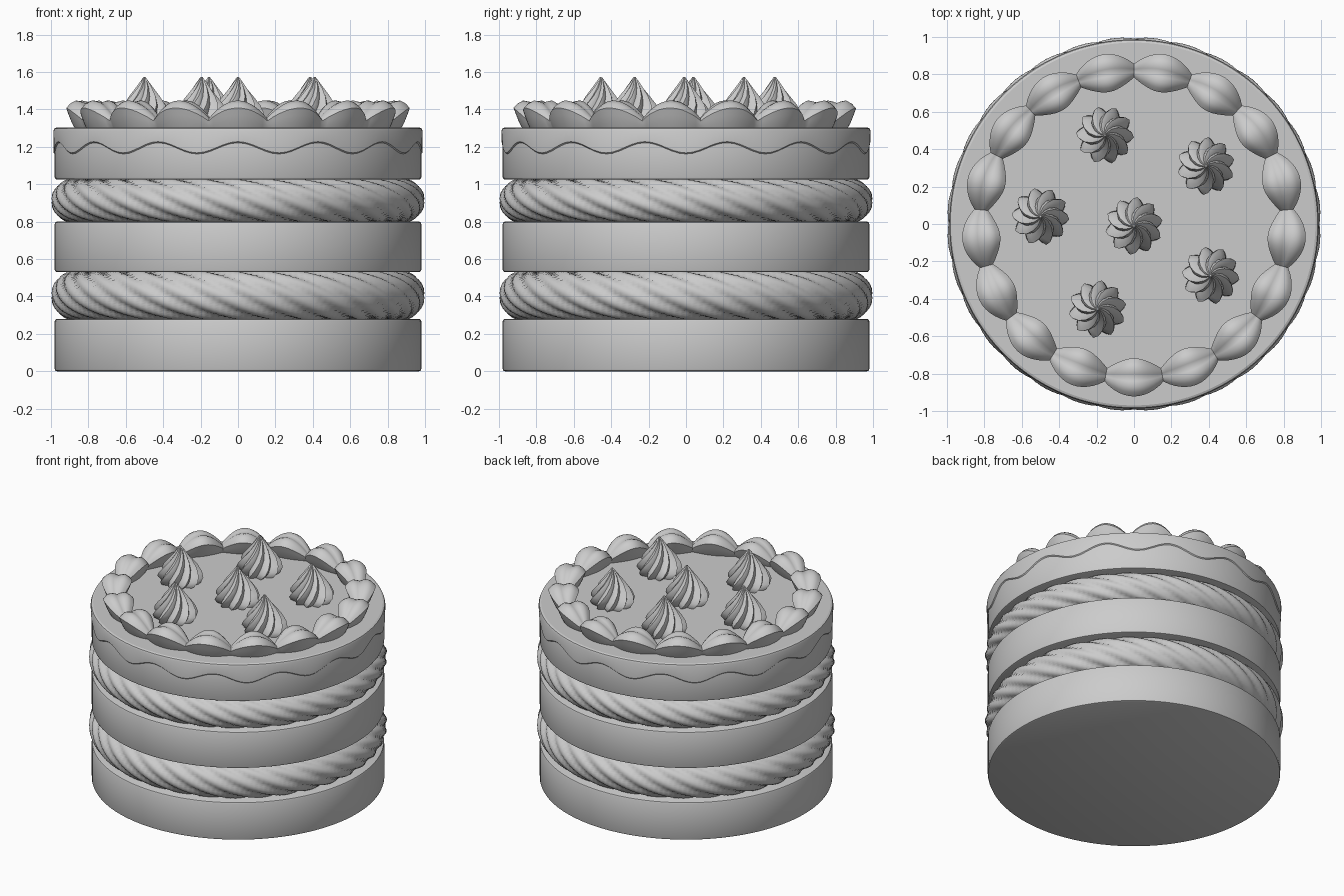
import bpy, bmesh
from math import sin, cos, pi, radians

if "Cube" in bpy.data.objects:
    bpy.data.objects.remove(bpy.data.objects["Cube"])


def finish(name, verts, faces, angle=40):
    me = bpy.data.meshes.new(name)
    me.from_pydata(verts, [], faces)
    bm = bmesh.new()
    bm.from_mesh(me)
    bmesh.ops.recalc_face_normals(bm, faces=bm.faces)
    bm.to_mesh(me)
    bm.free()
    ob = bpy.data.objects.new(name, me)
    bpy.context.collection.objects.link(ob)
    bpy.ops.object.select_all(action='DESELECT')
    ob.select_set(True)
    bpy.context.view_layer.objects.active = ob
    bpy.ops.object.shade_smooth_by_angle(angle=radians(angle))
    return ob


def grid(name, rows, cols, point, wrap_rows=False, caps=False, angle=40):
    """Surface from point(row, col); columns always close on themselves."""
    verts = [point(i, j) for i in range(rows) for j in range(cols)]
    faces = []
    for i in range(rows if wrap_rows else rows - 1):
        a, b = i * cols, (i + 1) % rows * cols
        for j in range(cols):
            k = (j + 1) % cols
            faces.append((a + j, a + k, b + k, b + j))
    if caps:
        faces.append(tuple(range(cols)))
        faces.append(tuple((rows - 1) * cols + j for j in range(cols)))
    return finish(name, verts, faces, angle)


# Sponge layers with slightly rounded rims
def sponge(name, z0, z1, r=0.98, b=0.012):
    prof = [(r - b, z0), (r - b * .3, z0 + b * .3), (r, z0 + b),
            (r, z1 - b), (r - b * .3, z1 - b * .3), (r - b, z1)]
    n = 96
    grid(name, len(prof), n, lambda i, j: (
        prof[i][0] * cos(2 * pi * j / n), prof[i][0] * sin(2 * pi * j / n), prof[i][1]), caps=True)


sponge("sponge_bottom", 0, 0.28)
sponge("sponge_middle", 0.53, 0.80)
sponge("sponge_top", 1.025, 1.30)


# Twisted cream ropes between the layers
def rope(name, zc, half, lobes=8, turns=4):
    rows, cols = 192, 64

    def point(i, j):
        t, p = 2 * pi * i / rows, 2 * pi * j / cols
        f = 0.84 + 0.16 * abs(cos(lobes * (p + turns * t) / 2))
        f = 1.84 - f  # rounded strands, sharp grooves
        f = 0.84 + (1 - f) / 0.16 * 0.16 if f < 0.84 else f
        strand = abs(sin(lobes * (p + turns * t) / 2))
        f = 0.86 + 0.16 * strand
        r = 0.865 + 0.132 * f * cos(p)
        return (r * cos(t), r * sin(t), zc + half * f * sin(p))
    grid(name, rows, cols, point, wrap_rows=True, angle=50)


rope("cream_rope_lower", 0.405, 0.132)
rope("cream_rope_upper", 0.912, 0.12)

# Thin icing coat with a wavy lower edge
N = 168


def icing(i, j):
    a = 2 * pi * j / N
    edge = 1.19 + 0.03 * cos(14 * (a + pi / 2))
    r, z = [(0.978, edge), (0.986, edge + .008), (0.987, 1.285), (0.982, 1.298), (0.97, 1.303)][i]
    return (r * cos(a), r * sin(a), z)


grid("icing_coat", 5, N, icing, caps=False)
grid("icing_top", 2, N, lambda i, j: (
    0.97 * cos(2 * pi * j / N), 0.97 * sin(2 * pi * j / N), 1.303 - .003 * i), caps=True)

# Piped shell border: 17 swelling beads along a ring
BEADS, STEPS = 17, 12
SECTION = [(-.05, -.01), (-.072, .03), (-.088, .07), (-.102, .108), (-.08, .132), (-.05, .148),
           (-.02, .142), (0, .134), (.02, .142), (.05, .148), (.08, .132), (.102, .108),
           (.088, .07), (.072, .03), (.05, -.01)]


def border(i, j):
    t = pi / 2 + 2 * pi * i / (BEADS * STEPS)
    s = 0.36 + 0.64 * abs(sin(pi * i / STEPS)) ** 0.9
    x, z = SECTION[j]
    r = 0.82 + x * s
    return (r * cos(t), r * sin(t), 1.30 + z * s)


grid("shell_border", BEADS * STEPS, len(SECTION), border, wrap_rows=True, angle=45)

# Swirled cream kisses
KISS = [(.115, 1.295), (.14, 1.315), (.155, 1.345), (.145, 1.38), (.118, 1.425),
        (.083, 1.47), (.048, 1.515), (.024, 1.548), (.006, 1.573)]


def kiss(name, x, y, spin, lobes=10):
    cols = lobes * 8

    def point(i, j):
        r, z = KISS[i]
        a = 2 * pi * j / cols
        u = (j % 8) / 8
        r *= 0.74 + 0.26 * (1 - abs(2 * u - 1))
        a += spin + radians(75) * (z - 1.295) / .278
        return (x + r * cos(a), y + r * sin(a), z)
    grid(name, len(KISS), cols, point, caps=True, angle=35)


spots = [(-.155, .475), (.385, .31), (-.5, .04), (0, -.01), (.41, -.275), (-.195, -.455)]
for k, (x, y) in enumerate(spots):
    kiss(f"cream_kiss_{k + 1}", x, y, k * .3)
